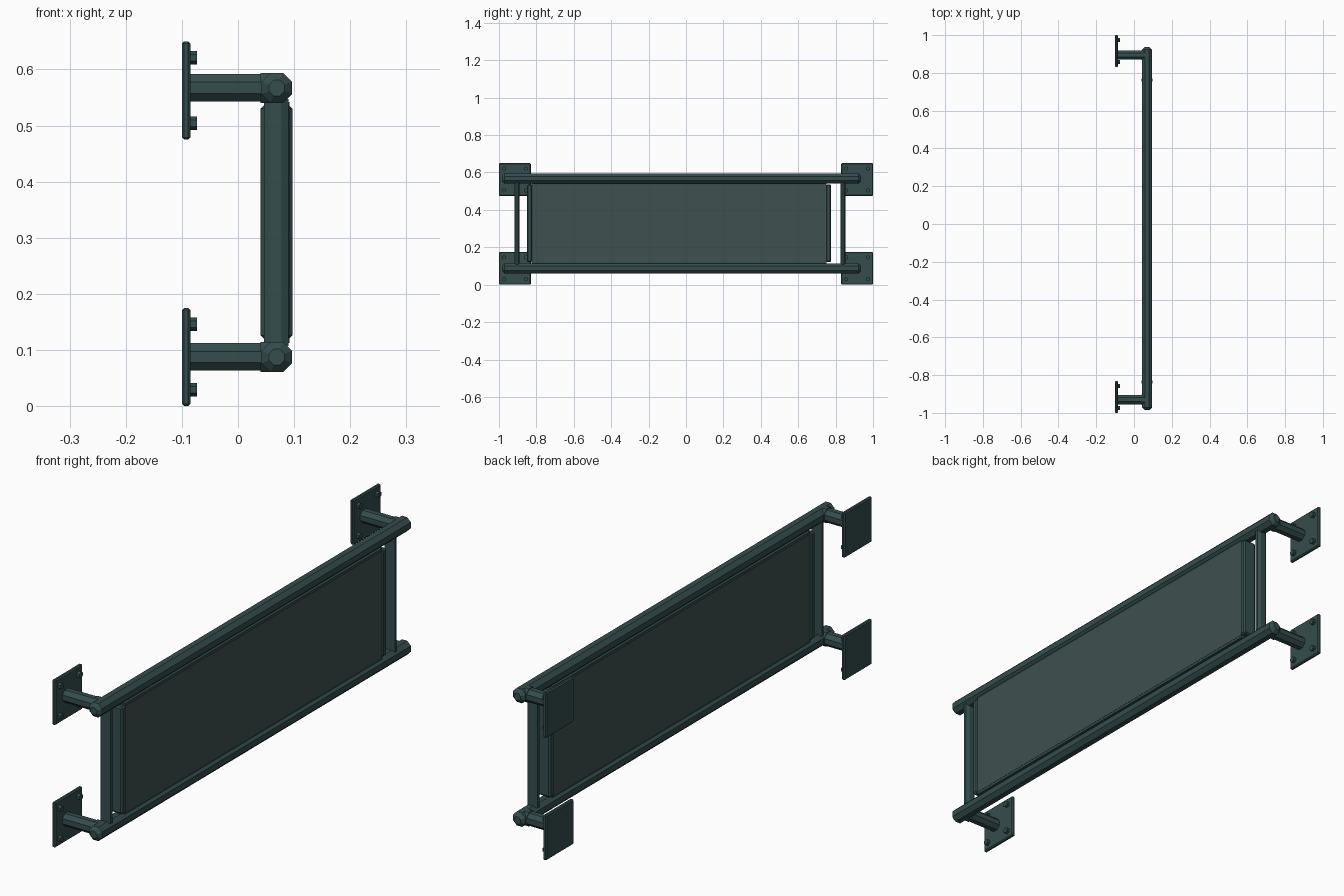
import bpy
from math import pi
from mathutils import Matrix

if "Cube" in bpy.data.objects:
    bpy.data.objects.remove(bpy.data.objects["Cube"])


def material(name, color):
    m = bpy.data.materials.new(name)
    m.diffuse_color = color
    m.use_nodes = True
    m.node_tree.nodes["Principled BSDF"].inputs["Base Color"].default_value = m.diffuse_color
    return m


STEEL = material("dark_green_steel", (0.035, 0.075, 0.075, 1))
GLASS = material("tinted_glass", (0.05, 0.08, 0.08, 0.65))


def finish(name, mat, bevel):
    o = bpy.context.object
    o.name = name
    o.data.materials.append(mat)
    if bevel:
        b = o.modifiers.new("bevel", 'BEVEL')
        b.width = bevel
        b.limit_method = 'ANGLE'
        b.angle_limit = 1.05
    return o


def box(name, x, y, z, mat=STEEL, bevel=0.0):
    """Box from three (low, high) ranges."""
    bpy.ops.mesh.primitive_cube_add(size=1)
    o = finish(name, mat, bevel)
    size = [b - a for a, b in (x, y, z)]
    o.data.transform(Matrix.Diagonal((*size, 1)))
    o.location = [(a + b) / 2 for a, b in (x, y, z)]
    return o


def rod(name, axis, center, length, half, half2=None, sides=8, bevel=0.0):
    """Prism along an axis; half widths are measured across the flats."""
    bpy.ops.mesh.primitive_cylinder_add(vertices=sides, radius=1, depth=length)
    o = finish(name, STEEL, bevel)
    turn = Matrix.Rotation(pi / sides, 4, 'Z')
    o.data.transform(turn)
    k = max(v.co.x for v in o.data.vertices)
    o.data.transform(Matrix.Diagonal((half / k, (half2 or half) / k, 1, 1)))
    if axis == 'x':
        o.data.transform(Matrix.Rotation(pi / 2, 4, 'Y'))
    elif axis == 'y':
        o.data.transform(Matrix.Rotation(pi / 2, 4, 'X'))
    o.location = center
    return o


RAIL_X = 0.069
# rails, arms, wall plates and bolts, lower and upper
for level, rail_z, plate_z in (("lower", 0.0875, 0.0875), ("upper", 0.567, 0.5625)):
    rod(level + "_rail", 'y', (RAIL_X, -0.024, rail_z), 1.92, 0.027, bevel=0.013)
    for end, arm_y, plate_y in (("near", -0.93, -0.915), ("far", 0.895, 0.915)):
        tag = level + "_" + end
        rod(tag + "_arm", 'x', (-0.015, arm_y, rail_z), 0.15, 0.0245)
        rod(tag + "_elbow_collar", 'x', (0.053, arm_y, rail_z), 0.026, 0.027)
        box(tag + "_wall_plate", (-0.1, -0.085),
            (plate_y - 0.085, plate_y + 0.085),
            (plate_z - 0.0875, plate_z + 0.0875), bevel=0.004)
        for sy in (-1, 1):
            for sz in (-1, 1):
                rod(tag + "_bolt", 'x',
                    (-0.08, plate_y + sy * 0.058, plate_z + sz * 0.0585),
                    0.014, 0.012, sides=6)

# upright posts outside the panel
for end, y in (("near", -0.904), ("far", 0.839)):
    rod(end + "_post", 'z', (0.068, y, 0.327), 0.44, 0.022, 0.0135)

# panel end bars, thin edge strips and glass
for end, y0 in (("near", -0.85), ("far", 0.749)):
    box(end + "_panel_bar", (0.04, 0.097), (y0, y0 + 0.027), (0.12, 0.536), bevel=0.006)
for side, z0 in (("lower", 0.112), ("upper", 0.532)):
    box(side + "_panel_strip", (0.046, 0.092), (-0.825, 0.752), (z0, z0 + 0.01))
box("glass_panel", (0.045, 0.093), (-0.824, 0.75), (0.122, 0.532), GLASS)
